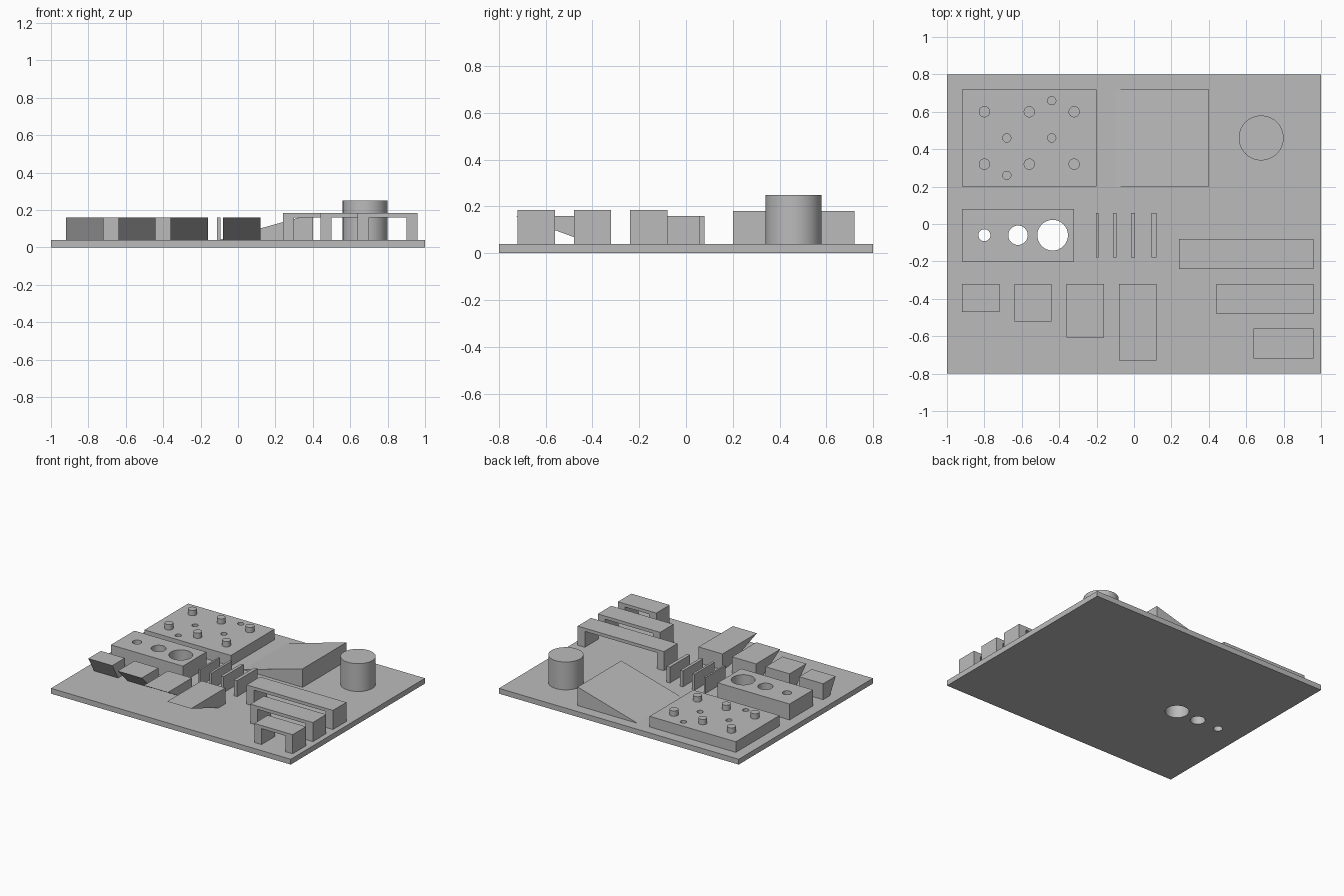
import bpy
import bmesh
from math import tan, radians
from mathutils import Vector

cube = bpy.data.objects.get("Cube")
if cube:
    bpy.data.objects.remove(cube, do_unlink=True)

grey = bpy.data.materials.new("plain grey")
grey.use_nodes = True
GREY = (0.5, 0.5, 0.5, 1)
grey.diffuse_color = GREY
grey.node_tree.nodes["Principled BSDF"].inputs["Base Color"].default_value = GREY

DECK = 0.04      # top of the base plate
TALL = 0.16      # height of most features


def prism(name, profile, axis, start, end):
    """Extrude a 2D profile along 'x', 'y' or 'z'."""
    place = {"x": lambda a, b, t: (t, a, b),
             "y": lambda a, b, t: (a, t, b),
             "z": lambda a, b, t: (a, b, t)}[axis]
    bm = bmesh.new()
    face = bm.faces.new([bm.verts.new(place(a, b, start)) for a, b in profile])
    top = bmesh.ops.extrude_face_region(bm, geom=[face])["geom"]
    shift = Vector(place(0, 0, end - start))
    bmesh.ops.translate(bm, vec=shift,
                        verts=[v for v in top if isinstance(v, bmesh.types.BMVert)])
    bmesh.ops.recalc_face_normals(bm, faces=bm.faces)
    mesh = bpy.data.meshes.new(name)
    bm.to_mesh(mesh)
    bm.free()
    mesh.materials.append(grey)
    obj = bpy.data.objects.new(name, mesh)
    bpy.context.collection.objects.link(obj)
    return obj


def box(name, x0, x1, y0, y1, z0, z1):
    return prism(name, [(x0, y0), (x1, y0), (x1, y1), (x0, y1)], "z", z0, z1)


def activate(obj):
    bpy.ops.object.select_all(action="DESELECT")
    obj.select_set(True)
    bpy.context.view_layer.objects.active = obj


def cylinder(name, x, y, radius, z0, z1, sides=32):
    bpy.ops.mesh.primitive_cylinder_add(vertices=sides, radius=radius, depth=z1 - z0,
                                        location=(x, y, (z0 + z1) / 2))
    obj = bpy.context.object
    obj.name = name
    obj.data.materials.append(grey)
    bpy.ops.object.shade_smooth_by_angle()
    return obj


def drill(obj, holes, z0, z1):
    """Cut round holes, given as (x, y, radius), through an object."""
    for x, y, radius in holes:
        cutter = cylinder("hole_cutter", x, y, radius, z0, z1)
        cutter.hide_render = True
        activate(obj)
        mod = obj.modifiers.new("hole", "BOOLEAN")
        mod.operation = "DIFFERENCE"
        mod.solver = "EXACT"
        mod.object = cutter
        bpy.ops.object.modifier_apply(modifier=mod.name)
        bpy.data.objects.remove(cutter, do_unlink=True)
    activate(obj)
    bpy.ops.object.shade_smooth_by_angle()


# Base plate and block share three through holes
through_holes = [(-0.8, -0.06, 0.032), (-0.62, -0.06, 0.052), (-0.435, -0.06, 0.082)]
base = box("base_plate", -1, 1, -0.8, 0.8, 0, DECK)
drill(base, through_holes, -0.1, 0.3)
hole_block = box("hole_block", -0.92, -0.32, -0.2, 0.08, DECK, TALL)
drill(hole_block, through_holes, -0.1, 0.3)

# Low block with small blind holes and pins
pin_block = box("pin_block", -0.92, -0.2, 0.2, 0.72, DECK, 0.12)
small_holes = [(-0.44, 0.66), (-0.68, 0.46), (-0.44, 0.46), (-0.68, 0.26)]
drill(pin_block, [(x, y, 0.022) for x, y in small_holes], 0, 0.2)
for x in (-0.8, -0.56, -0.32):
    for y in (0.32, 0.6):
        cylinder("pin", x, y, 0.03, 0.12, TALL, 24)

# Ramp and round tower
prism("ramp", [(-0.1, DECK), (0.4, DECK), (0.4, 0.18)], "y", 0.2, 0.72)
cylinder("round_tower", 0.68, 0.46, 0.12, DECK, 0.25, 64)

# Thin walls of growing thickness
for x, width in ((-0.197, 0.013), (-0.103, 0.018), (-0.005, 0.022), (0.106, 0.026)):
    box("thin_wall", x - width / 2, x + width / 2, -0.18, 0.06, DECK, TALL)

# Overhangs leaning further forward one by one
for i, angle in enumerate((30, 45, 60, 70)):
    x = -0.92 + 0.28 * i
    tip = -0.4 - (TALL - DECK) * tan(radians(angle))
    prism("overhang", [(-0.32, DECK), (-0.4, DECK), (tip, TALL), (-0.32, TALL)],
          "x", x, x + 0.2)

# Bridges with shrinking spans
for i in range(3):
    left, right, leg = 0.24 + 0.2 * i, 0.96, 0.06
    back = -0.08 - 0.24 * i
    outline = [(left, DECK), (left + leg, DECK), (left + leg, TALL),
               (right - leg, TALL), (right - leg, DECK), (right, DECK),
               (right, 0.184), (left, 0.184)]
    prism("bridge", outline, "y", back - 0.16, back)
